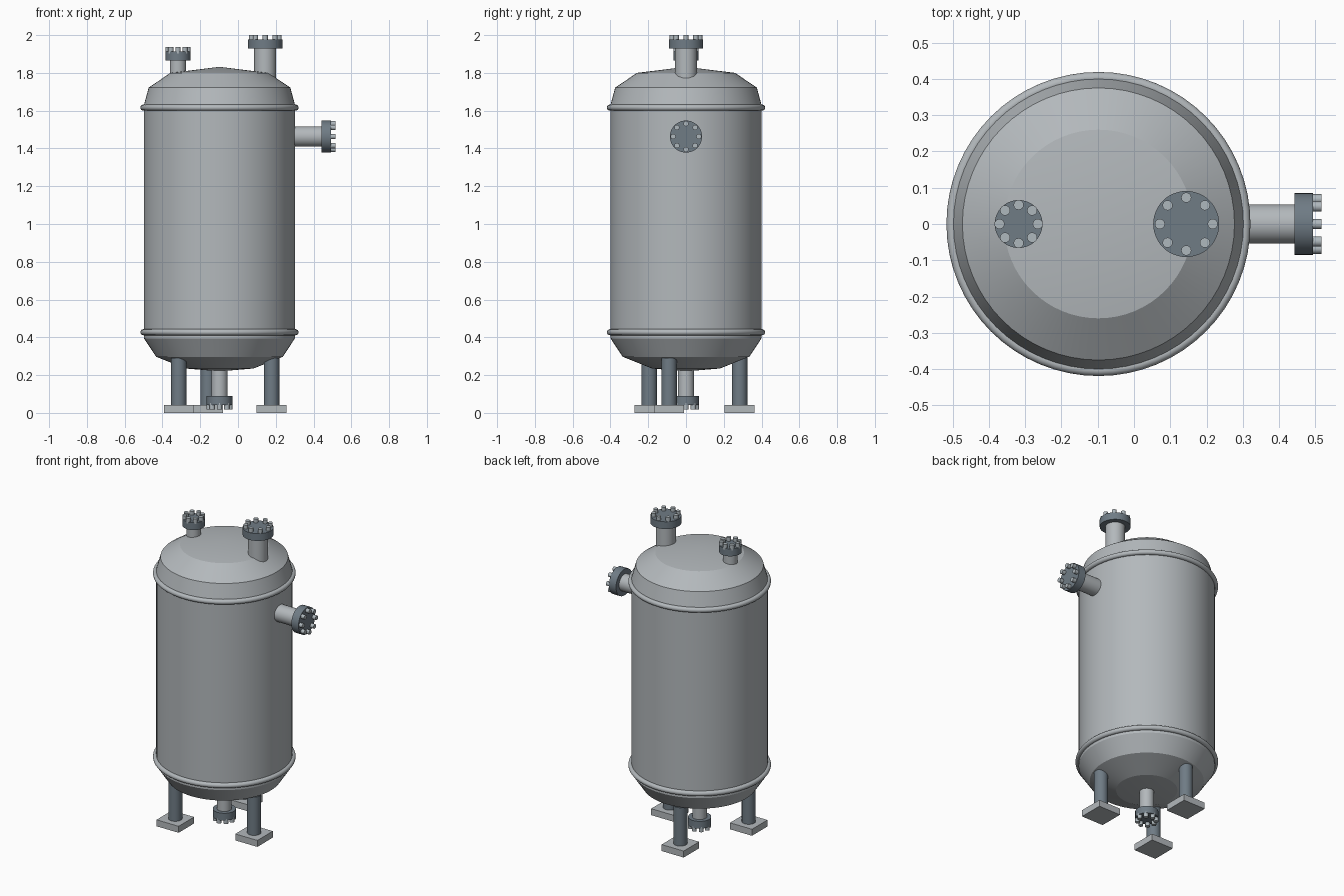
import bpy
from math import cos, sin, pi, radians
from mathutils import Vector

cube = bpy.data.objects.get("Cube")
if cube:
    bpy.data.objects.remove(cube, do_unlink=True)


def material(name, rgb):
    m = bpy.data.materials.new(name)
    m.use_nodes = True
    m.diffuse_color = (*rgb, 1)
    m.node_tree.nodes["Principled BSDF"].inputs["Base Color"].default_value = (*rgb, 1)
    return m


STEEL = material("brushed steel", (0.45, 0.48, 0.50))
DARK = material("dark blue grey steel", (0.16, 0.20, 0.235))
BOLT = material("bolt steel", (0.43, 0.48, 0.51))

CX = -0.098      # vessel axis
R = 0.40         # shell radius
SEGMENTS = 64


def finish(ob, name, mat, angle=30):
    ob.name = ob.data.name = name
    ob.data.materials.append(mat)
    bpy.ops.object.select_all(action="DESELECT")
    ob.select_set(True)
    bpy.context.view_layer.objects.active = ob
    bpy.ops.object.shade_smooth_by_angle(angle=radians(angle))
    return ob


def rod(name, start, axis, radius, length, mat, sides=32):
    """Closed cylinder from start along axis."""
    axis = Vector(axis)
    bpy.ops.mesh.primitive_cylinder_add(
        vertices=sides, radius=radius, depth=length,
        location=Vector(start) + axis * length / 2,
        rotation=axis.to_track_quat("Z", "Y").to_euler())
    return finish(bpy.context.object, name, mat)


def head(name, profile, apex, mat):
    """Dished end: rings of (radius, z) closed by a shallow cone."""
    n = SEGMENTS
    verts = [(r * cos(2 * pi * i / n), r * sin(2 * pi * i / n), z)
             for r, z in profile for i in range(n)]
    verts.append((0, 0, apex))
    up = apex > profile[0][1]
    faces = []
    for k in range(len(profile) - 1):
        a, b = k * n, (k + 1) * n
        faces += [(a + i, a + (i + 1) % n, b + (i + 1) % n, b + i) for i in range(n)]
    last = (len(profile) - 1) * n
    faces += [(last + i, last + (i + 1) % n, len(verts) - 1) for i in range(n)]
    if not up:
        faces = [f[::-1] for f in faces]
    mesh = bpy.data.meshes.new(name)
    mesh.from_pydata(verts, [], faces)
    ob = bpy.data.objects.new(name, mesh)
    bpy.context.collection.objects.link(ob)
    ob.location.x = CX
    return finish(ob, name, mat, 15)


def nozzle(name, start, axis, neck_r, neck_len, flange_r, thick):
    """Pipe neck, flange and a circle of eight bolts."""
    start, axis = Vector(start), Vector(axis)
    base = start + axis * neck_len
    rod(name + "_neck", start, axis, neck_r, neck_len + 0.01, STEEL)
    rod(name + "_flange", base, axis, flange_r, thick, DARK, 48)
    u = axis.orthogonal().normalized()
    v = axis.cross(u)
    for i in range(8):
        a = i * pi / 4
        offset = (u * cos(a) + v * sin(a)) * flange_r * 0.8
        rod(f"{name}_bolt_{i + 1}", base + offset + axis * (thick - 0.01), axis,
            0.014, 0.034, BOLT, 16)


# Vessel shell, dished heads and weld rings
bottom, top = 0.395, 1.63
bpy.ops.mesh.primitive_cylinder_add(vertices=SEGMENTS, radius=R, depth=top - bottom,
                                    end_fill_type="NOTHING",
                                    location=(CX, 0, (top + bottom) / 2))
finish(bpy.context.object, "vessel_shell", STEEL)
head("top_head", [(R, top), (0.375, 1.722), (0.26, 1.80)], 1.832, STEEL)
head("bottom_head", [(R, bottom), (0.335, 0.297), (0.18, 0.235)], 0.22, STEEL)
for name, z in (("lower_ring", 0.427), ("upper_ring", 1.616)):
    bpy.ops.mesh.primitive_torus_add(location=(CX, 0, z), major_radius=0.403,
                                     minor_radius=0.016, major_segments=SEGMENTS,
                                     minor_segments=16)
    finish(bpy.context.object, name, STEEL)

# Flanged nozzles
nozzle("large_top_nozzle", (0.144, 0, 1.70), (0, 0, 1), 0.058, 0.23, 0.091, 0.047)
nozzle("small_top_nozzle", (-0.318, 0, 1.72), (0, 0, 1), 0.043, 0.145, 0.066, 0.048)
nozzle("side_nozzle", (0.26, 0, 1.463), (1, 0, 0), 0.054, 0.182, 0.085, 0.051)
nozzle("drain_nozzle", (CX, 0, 0.26), (0, 0, -1), 0.043, 0.17, 0.068, 0.047)

# Three legs on square foot plates
for i in range(3):
    a = radians(-18 + 120 * i)
    x, y = CX + 0.29 * cos(a), 0.29 * sin(a)
    rod(f"leg_{i + 1}", (x, y, 0.02), (0, 0, 1), 0.041, 0.27, DARK)
    bpy.ops.mesh.primitive_cube_add(size=1, location=(x, y, 0.021))
    foot = bpy.context.object
    foot.scale = (0.158, 0.158, 0.042)
    finish(foot, f"foot_plate_{i + 1}", STEEL)
